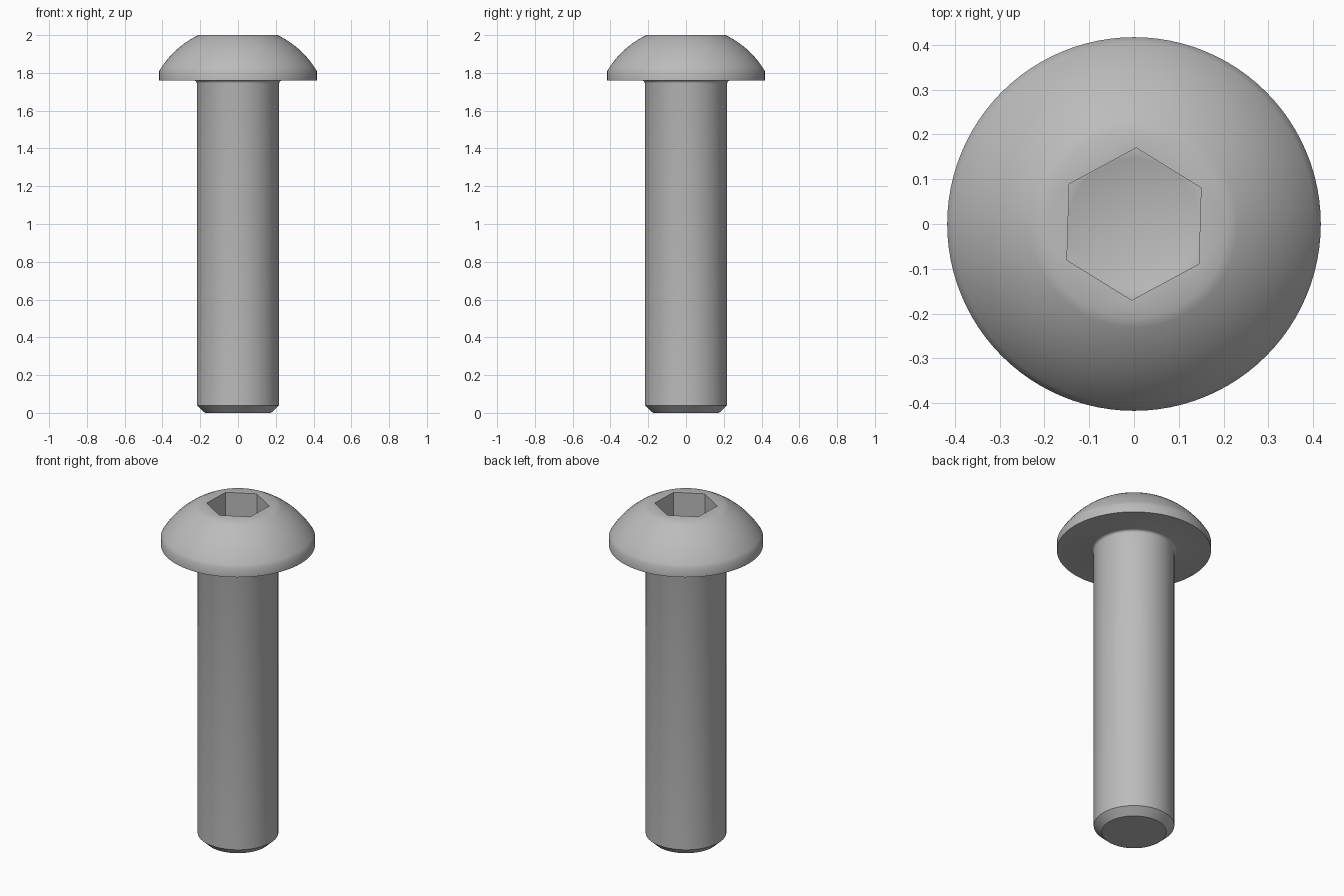
import bpy
import bmesh
from math import sin, cos, pi, radians, atan2, hypot

if "Cube" in bpy.data.objects:
    bpy.data.objects.remove(bpy.data.objects["Cube"], do_unlink=True)

SEGMENTS = 96
HEAD_R, SHANK_R, FLAT_R = 0.417, 0.218, 0.21
HEAD_Z, RIM_Z, TOP_Z = 1.76, 1.81, 2.0
SOCKET_R, SOCKET_Z, TIP_Z = 0.17, 1.86, 1.78
SOCKET_TURN = radians(88.3)

steel = bpy.data.materials.new("grey steel")
steel.use_nodes = True
colour = (0.5, 0.5, 0.5, 1)
steel.diffuse_color = colour
steel.node_tree.nodes["Principled BSDF"].inputs["Base Color"].default_value = colour

bm = bmesh.new()


def ring(radius, z, count=SEGMENTS, turn=0.0):
    """Closed loop of vertices around the axis."""
    return [bm.verts.new((radius * cos(turn + 2 * pi * i / count),
                          radius * sin(turn + 2 * pi * i / count), z))
            for i in range(count)]


def loop_edges(loop):
    pairs = zip(loop, loop[1:] + loop[:1])
    return [bm.edges.get(p) or bm.edges.new(p) for p in pairs]


def skin(lower, upper):
    """Quads between two equal loops."""
    n = len(lower)
    for i in range(n):
        j = (i + 1) % n
        bm.faces.new((lower[i], lower[j], upper[j], upper[i]))


def fill_between(outer, inner):
    """Flat face with a hole."""
    bmesh.ops.triangle_fill(bm, use_beauty=True, normal=(0, 0, 1),
                            edges=loop_edges(outer) + loop_edges(inner))


# Shank with end chamfer, fillet under the head, and rim
profile = [(0.175, 0), (SHANK_R, 0.04), (SHANK_R, 1.745)]
profile += [(SHANK_R + 0.015 * (1 - cos(a)), 1.745 + 0.015 * sin(a))
            for a in (pi / 6, pi / 3, pi / 2)]
profile += [(HEAD_R, HEAD_Z)]

# Domed head: arc centred on the axis
centre = (TOP_Z + RIM_Z - (HEAD_R**2 - FLAT_R**2) / (TOP_Z - RIM_Z)) / 2
dome_r = hypot(HEAD_R, RIM_Z - centre)
start, end = atan2(RIM_Z - centre, HEAD_R), atan2(TOP_Z - centre, FLAT_R)
steps = 12
for i in range(steps + 1):
    a = start + (end - start) * i / steps
    profile.append((dome_r * cos(a), centre + dome_r * sin(a)))

rings = [ring(r, z) for r, z in profile]
for lower, upper in zip(rings, rings[1:]):
    skin(lower, upper)
bm.faces.new(rings[0][::-1])

# Hex socket with a drilled cone at the bottom
hex_top = ring(SOCKET_R, TOP_Z, 6, SOCKET_TURN)
hex_floor = ring(SOCKET_R, SOCKET_Z, 6, SOCKET_TURN)
drill = ring(SOCKET_R * cos(pi / 6) - 0.001, SOCKET_Z)
fill_between(rings[-1], hex_top)
skin(hex_floor, hex_top)
fill_between(hex_floor, drill)
tip = bm.verts.new((0, 0, TIP_Z))
for a, b in zip(drill, drill[1:] + drill[:1]):
    bm.faces.new((a, b, tip))

bmesh.ops.recalc_face_normals(bm, faces=bm.faces)
mesh = bpy.data.meshes.new("button_head_screw")
bm.to_mesh(mesh)
bm.free()
mesh.materials.append(steel)

screw = bpy.data.objects.new("button_head_screw", mesh)
bpy.context.collection.objects.link(screw)
bpy.ops.object.select_all(action='DESELECT')
screw.select_set(True)
bpy.context.view_layer.objects.active = screw
bpy.ops.object.shade_smooth_by_angle(angle=radians(32))
